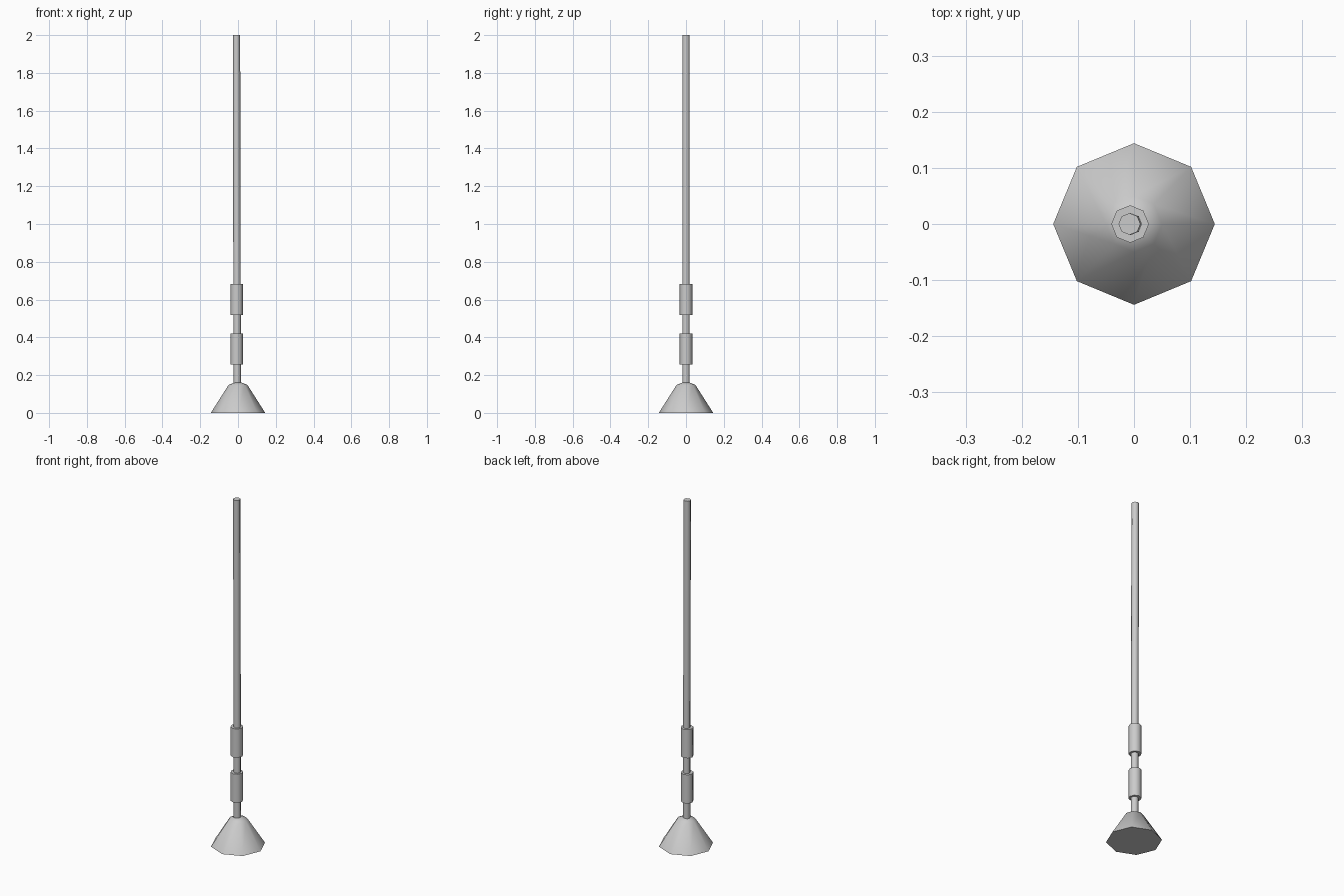
import bpy, bmesh, math

if "Cube" in bpy.data.objects:
    bpy.data.objects.remove(bpy.data.objects["Cube"])


def lathe(name, rings, sides=8):
    """Closed octagonal solid from rings of (centre_x, z, radius)."""
    bm = bmesh.new()
    loops = []
    for cx, z, r in rings:
        loops.append([bm.verts.new((cx + r * math.cos(math.tau * i / sides),
                                    r * math.sin(math.tau * i / sides), z))
                      for i in range(sides)])
    for a, b in zip(loops, loops[1:]):
        for i in range(sides):
            j = (i + 1) % sides
            bm.faces.new((a[i], a[j], b[j], b[i]))
    bm.faces.new(loops[0][::-1])
    bm.faces.new(loops[-1])
    mesh = bpy.data.meshes.new(name)
    bm.to_mesh(mesh)
    bm.free()
    obj = bpy.data.objects.new(name, mesh)
    bpy.context.collection.objects.link(obj)
    bpy.ops.object.select_all(action='DESELECT')
    obj.select_set(True)
    bpy.context.view_layer.objects.active = obj
    bpy.ops.object.shade_smooth_by_angle(angle=math.radians(60))
    return obj


# flared foot with a softly rounded top
lathe("base_cone", [(0, 0, 0.144), (0, 0.148, 0.05), (0, 0.161, 0.018)])

# slim pole, leaning very slightly
lathe("pole", [(-0.004, 0.14, 0.0195), (-0.008, 2.0, 0.0195)])

# two sleeves around the lower pole
for label, z in (("lower_sleeve", 0.255), ("upper_sleeve", 0.517)):
    lathe(label, [(-0.007, z, 0.0335), (-0.007, z + 0.166, 0.0335)])
